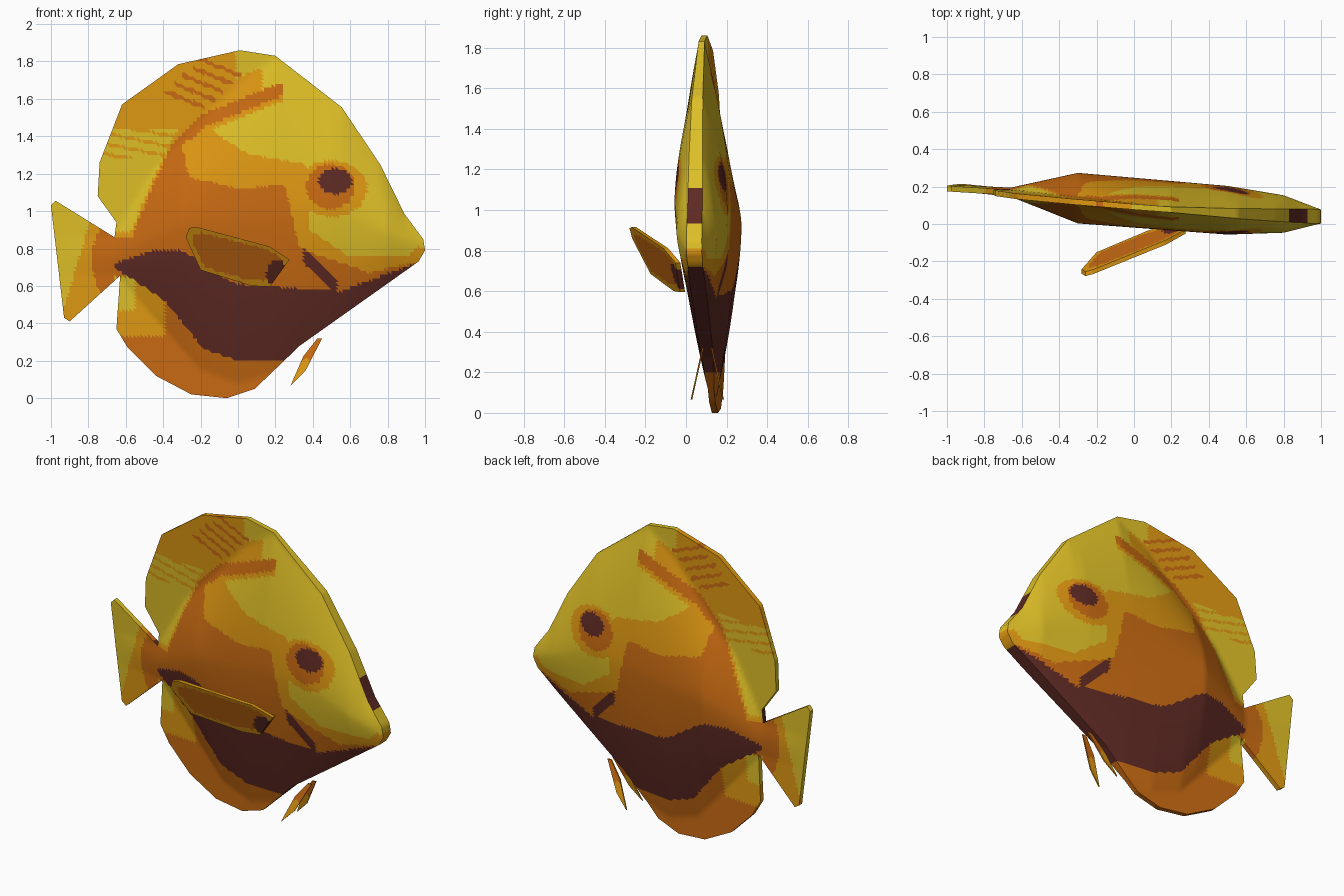
import bpy, math
from mathutils import Vector
from mathutils.geometry import delaunay_2d_cdt

if "Cube" in bpy.data.objects:
    bpy.data.objects.remove(bpy.data.objects["Cube"])

# Materials
ORANGE, GOLD, YELLOW, BROWN = range(4)
mats = []
for name, col in (("orange", (.58, .145, .006)), ("gold", (.73, .31, .006)),
                  ("yellow", (.73, .52, .02)), ("dark brown", (.114, .023, .017))):
    m = bpy.data.materials.new(name)
    m.diffuse_color = (*col, 1)
    m.use_nodes = True
    m.node_tree.nodes["Principled BSDF"].inputs["Base Color"].default_value = m.diffuse_color
    mats.append(m)


def lerp(pts, x):
    if x <= pts[0][0]:
        return pts[0][1]
    for (x0, a), (x1, b) in zip(pts, pts[1:]):
        if x <= x1:
            return a + (b - a) * (x - x0) / (x1 - x0)
    return pts[-1][1]


def inside(poly, x, z):
    hit = False
    for (x0, z0), (x1, z1) in zip(poly, poly[1:] + poly[:1]):
        if (z0 > z) != (z1 > z) and x < x0 + (x1 - x0) * (z - z0) / (z1 - z0):
            hit = not hit
    return hit


def oval(x, z, cx, cz, rx, rz):
    return ((x - cx) / rx) ** 2 + ((z - cz) / rz) ** 2 < 1


def split(poly, step):
    out = []
    for a, b in zip(poly, poly[1:] + poly[:1]):
        n = max(1, round(math.dist(a, b) / step))
        out += [(a[0] + (b[0] - a[0]) * i / n, a[1] + (b[1] - a[1]) * i / n) for i in range(n)]
    return out


def sheet(name, outline, colour, mid, half, step, rim_colour=None):
    """Two-sided shell over an x-z outline, coloured by a rule of x and z."""
    pts = [Vector(p) for p in split(outline, step)]
    edges = [(i, (i + 1) % len(pts)) for i in range(len(pts))]
    xs, zs = zip(*outline)
    for i in range(1, int((max(xs) - min(xs)) / step) + 1):
        for j in range(1, int((max(zs) - min(zs)) / step) + 1):
            p = (min(xs) + i * step, min(zs) + j * step)
            if inside(outline, *p):
                pts.append(Vector(p))
    flat, _, tris = delaunay_2d_cdt(pts, edges, [], 0, 1e-5)[:3]
    used, verts, faces, cols, rim = {}, [], [], [], {}

    def vert(i):
        if i not in used:
            x, z = flat[i]
            used[i] = len(verts)
            y, h = mid(x, z), half(x, z)
            verts.extend([(x, y - h, z), (x, y + h, z)])
        return used[i]

    for t in tris:
        c = sum((flat[i] for i in t), Vector((0, 0))) / len(t)
        if not inside(outline, *c):
            continue
        col = colour(*c)
        f = [vert(i) for i in t]
        faces += [f, [i + 1 for i in reversed(f)]]
        cols += [col, col]
        for a, b in zip(f, f[1:] + f[:1]):
            if (b, a) in rim:
                del rim[(b, a)]
            else:
                rim[(a, b)] = col
    for (a, b), col in rim.items():
        faces.append([b, a, a + 1, b + 1])
        cols.append(rim_colour(verts[a][0], verts[a][2], col) if rim_colour else col)
    me = bpy.data.meshes.new(name)
    me.from_pydata(verts, [], faces)
    for m in mats:
        me.materials.append(m)
    me.polygons.foreach_set("material_index", cols)
    ob = bpy.data.objects.new(name, me)
    bpy.context.collection.objects.link(ob)
    bpy.ops.object.select_all(action='DESELECT')
    ob.select_set(True)
    bpy.context.view_layer.objects.active = ob
    bpy.ops.object.shade_smooth_by_angle(angle=math.radians(45))


# Body with dorsal, tail and anal fins: outline, then curves along x
outline = [(.99, .85), (.89, .985), (.76, 1.25), (.555, 1.555), (.2, 1.83), (.01, 1.86), (-.32, 1.785),
           (-.62, 1.57), (-.74, 1.26), (-.75, 1.08), (-.65, .94), (-.66, .86), (-.975, 1.055), (-1, 1.03),
           (-.93, .43), (-.9, .41), (-.63, .655), (-.65, .37), (-.59, .27), (-.44, .12), (-.25, .02),
           (-.06, 0), (.09, .05), (.33, .28), (.965, .73), (1, .79)]
top = [(-.66, .86), (-.45, 1.21), (0, 1.68), (.2, 1.82), (.56, 1.55), (.76, 1.25), (.89, .985), (1, .85)]
bottom = [(-.65, .66), (-.2, .15), (0, .08), (.2, .13), (1, .76)]
widest = [(-.65, .77), (-.3, .93), (.5, 1.02), (1, .8)]
thick = [(-1, .015), (-.66, .024), (-.3, .135), (.5, .13), (.8, .1), (1, .037)]
edge = [(.2, .015), (.85, .036)]
# Colour borders along x
belly_top = [(-.66, .72), (-.45, .79), (-.3, .79), (-.02, .61), (.55, .57), (.97, .73)]
belly_low = [(-.65, .69), (-.39, .52), (-.18, .26), (0, .2)]
band = [(-.57, .86), (-.45, 1.15), (-.34, 1.38), (-.18, 1.52), (.24, 1.69)]
head_low = [(-.3, 1.35), (-.26, 1.18), (.01, 1.12), (.25, 1.14), (.33, .8), (.7, .67), (.97, .73)]
face_low = [(-.13, 1.42), (.06, 1.305), (.36, 1.25), (.38, .9), (.6, .755), (.9, .76), (.97, .81)]


def body_mid(x, z):
    return .118 - .078 * x - .025 * (z - .8)


def body_half(x, z):
    zm, e = lerp(widest, x), lerp(edge, x)
    t = min(1, abs((z - zm) / (lerp(top if z > zm else bottom, x) - zm)))
    return e + (lerp(thick, x) - e) * (1 - t ** 1.6)


def body_colour(x, z):
    # tail fin
    if x < -.66 and z < .57 - .5 * x:
        if x < -.85 + .3 * (z - .75):
            return YELLOW
        return GOLD if x < -.78 + 1.5 * (z - .74) ** 2 else ORANGE
    # belly and cheek streak
    if lerp(belly_low, x) < z < lerp(belly_top, x):
        return BROWN
    if .35 < x < .53 and abs(z - .76 + .9 * (x - .35)) < .04:
        return BROWN
    # eye rings
    if oval(x, z, .52, 1.16, .09, .068):
        return BROWN
    if oval(x, z, .495, 1.13, .13, .12):
        return ORANGE
    if oval(x, z, .5, 1.12, .19, .15):
        return GOLD
    # anal fin
    if x < -.39 and .33 < z < .65 and z < lerp(belly_low, x):
        return YELLOW if x < -.55 and z > .47 else GOLD
    # dorsal fin with slanted stripes
    b = lerp(band, x)
    if x < .24 and z > b:
        s = z + .41 * x
        start = -.2 - .77 * (1.73 - s)
        if 1.46 < s < 1.75 and (s - 1.47) % .062 < .022 and start < x < start + .22:
            return ORANGE
        if x > .13 or (x > -.01 and z > b + .12):
            return YELLOW
        if z < 1.44 and z > b + .03:
            return GOLD if z > 1.28 and (z + .2 * x) % .055 < .018 else YELLOW
        return GOLD
    # head
    if x > -.13 and z > lerp(face_low, x) and (x > .24 or z < b - .1):
        return YELLOW
    if x > -.3 and z > lerp(head_low, x) and (x > .24 or z < b - .07):
        return GOLD
    return ORANGE


# Dark marks on the forehead and tail-root rims
def body_rim(x, z, col):
    return BROWN if (x > .8 and .93 < z < 1.1) or (-.68 < x < -.6 and .84 < z < .95) else col


sheet("fish_body", outline, body_colour, body_mid, body_half, .02, body_rim)

# Pectoral fin
pectoral = [(-.26, .91), (-.28, .86), (-.2, .685), (.07, .6), (.17, .595), (.275, .74), (.17, .81), (-.22, .915)]
inner = [(-.02 + (x + .02) * .88, .755 + (z - .755) * .8) for x, z in pectoral]
sheet("pectoral_fin", pectoral,
      lambda x, z: BROWN if oval(x, z, .21, .665, .06, .07) else ORANGE if inside(inner, x, z) else GOLD,
      lambda x, z: .158 + .303 * x - .38 * z, lambda x, z: .012, .02)

# Pair of ventral fins
ventral = [(.45, .32), (.425, .32), (.35, .225), (.28, .065), (.36, .145)]
for side, name in ((-1, "ventral_fin_near"), (1, "ventral_fin_far")):
    sheet(name, ventral, lambda x, z: ORANGE if z > .2 else GOLD,
          lambda x, z: .105 + side * (.022 + .22 * (.32 - z)), lambda x, z: .004, .03)
